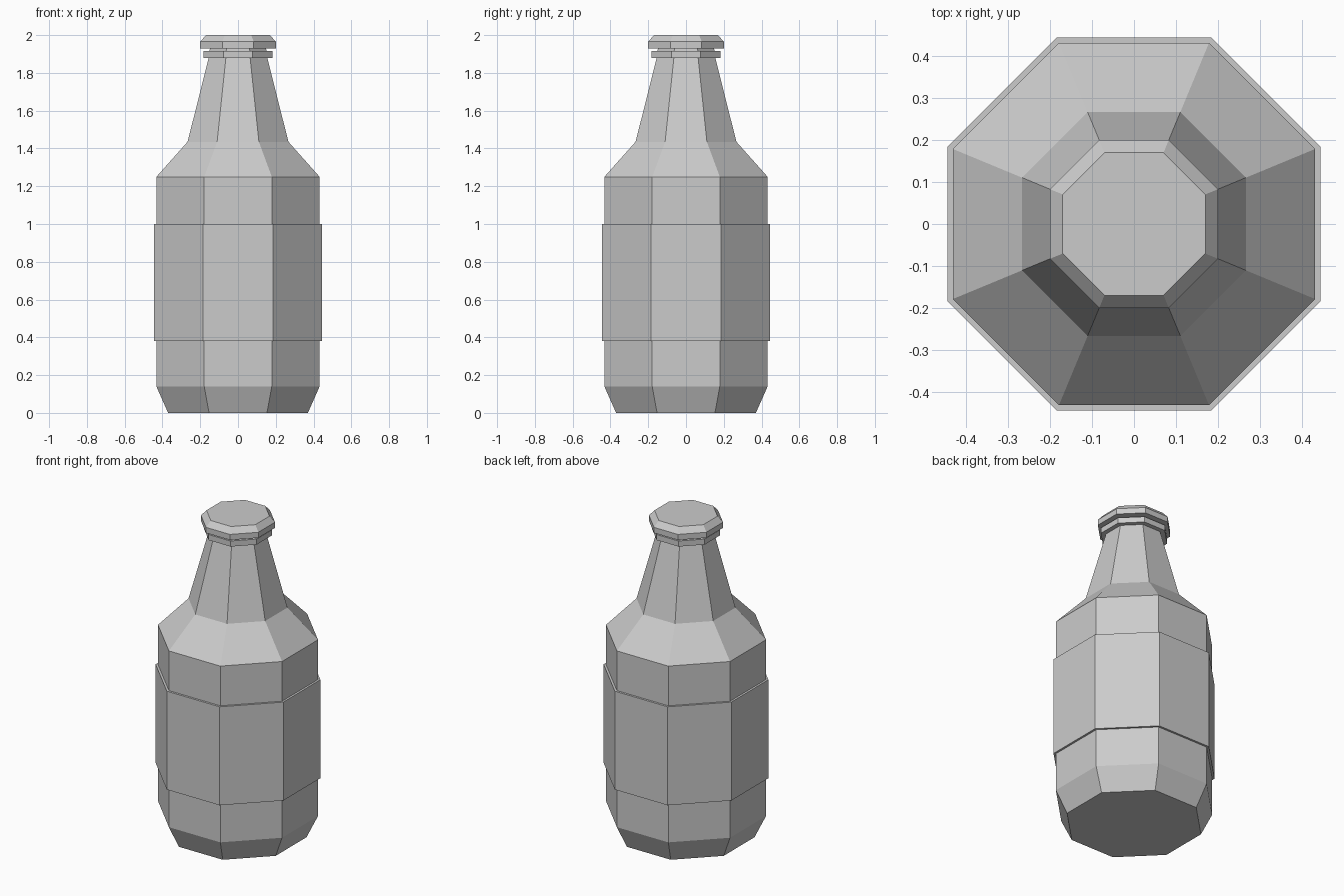
import bpy, bmesh, math

cube = bpy.data.objects.get("Cube")
if cube:
    bpy.data.objects.remove(cube, do_unlink=True)

SIDES = 8

grey = bpy.data.materials.new("plain grey")
grey.use_nodes = True
colour = (0.6, 0.6, 0.6, 1)
grey.diffuse_color = colour
grey.node_tree.nodes["Principled BSDF"].inputs["Base Color"].default_value = colour


def lathe(name, profile, closed=False):
    """Eight-sided turned part; profile is (distance to flat side, height)."""
    bm = bmesh.new()
    rings = []
    for flat, z in profile:
        r = flat / math.cos(math.pi / SIDES)
        angles = [(i + 0.5) * math.tau / SIDES for i in range(SIDES)]
        rings.append([bm.verts.new((r * math.cos(a), r * math.sin(a), z)) for a in angles])
    pairs = list(zip(rings, rings[1:]))
    if closed:
        pairs.append((rings[-1], rings[0]))
    else:
        bm.faces.new(rings[0][::-1])
        bm.faces.new(rings[-1])
    for low, high in pairs:
        for i in range(SIDES):
            j = (i + 1) % SIDES
            bm.faces.new((low[i], low[j], high[j], high[i]))
    bmesh.ops.recalc_face_normals(bm, faces=bm.faces)
    mesh = bpy.data.meshes.new(name)
    bm.to_mesh(mesh)
    bm.free()
    mesh.materials.append(grey)
    obj = bpy.data.objects.new(name, mesh)
    bpy.context.collection.objects.link(obj)
    return obj


def band(name, inner, outer, bottom, top):
    """Hollow collar wrapped round the bottle."""
    return lathe(name, [(inner, bottom), (outer, bottom), (outer, top), (inner, top)], closed=True)


# Bottle: chamfered foot, straight body, shoulder and tapered neck
lathe("bottle_body", [(0.37, 0), (0.432, 0.14), (0.432, 1.25),
                      (0.267, 1.435), (0.155, 1.88), (0.148, 1.935)])

# Wrapped label and the lip ring under the cap
band("label_band", 0.43, 0.445, 0.38, 1.0)
band("neck_ring", 0.145, 0.183, 1.88, 1.915)

# Cap with a chamfered top
lathe("bottle_cap", [(0.2, 1.93), (0.2, 1.965), (0.17, 2.0)])
